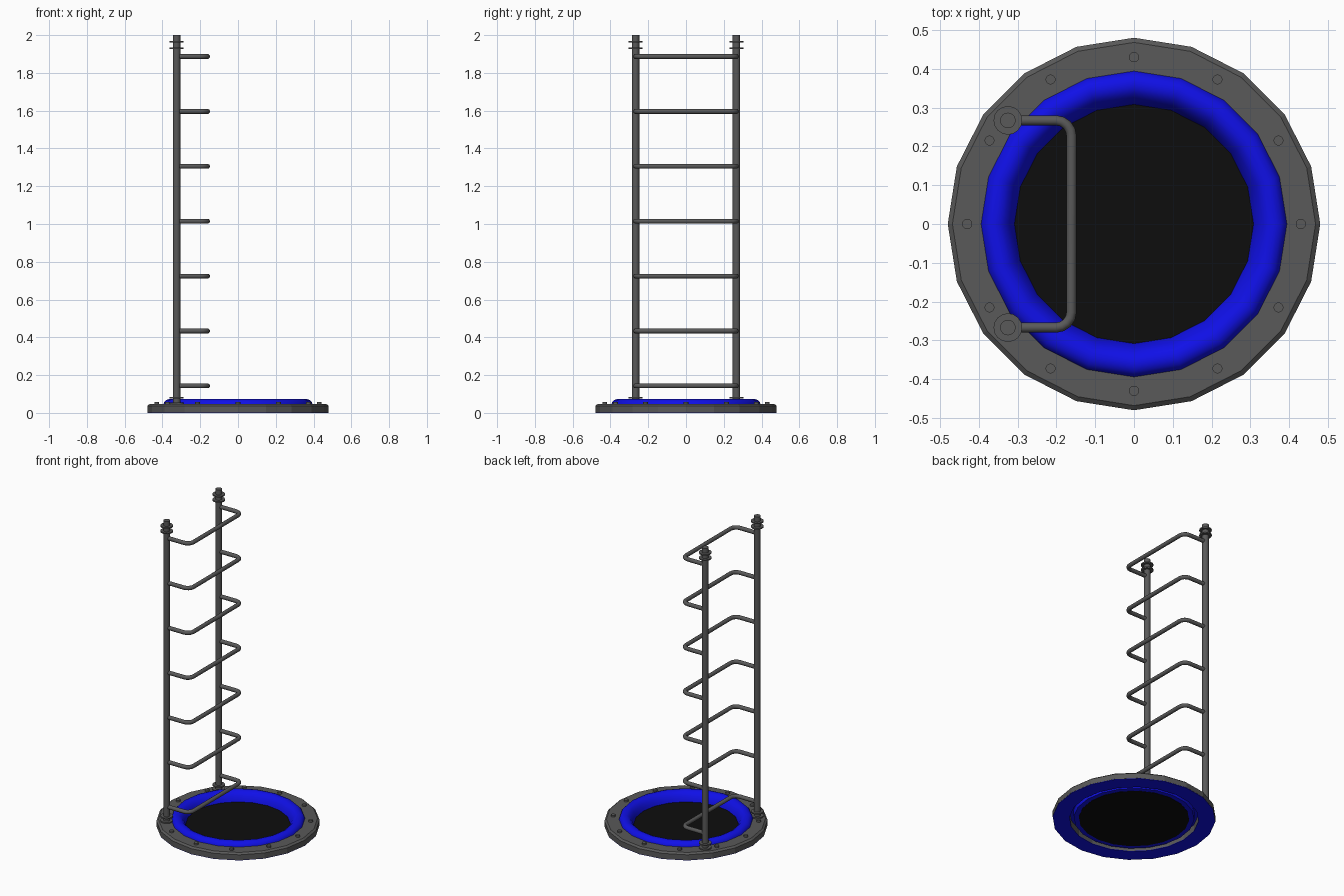
import bpy, bmesh
from math import sin, cos, pi, radians

if "Cube" in bpy.data.objects:
    bpy.data.objects.remove(bpy.data.objects["Cube"])


def material(name, rgb):
    m = bpy.data.materials.new(name)
    m.diffuse_color = (*rgb, 1)
    m.use_nodes = True
    m.node_tree.nodes["Principled BSDF"].inputs["Base Color"].default_value = m.diffuse_color
    return m


GREY = material("dark_grey", (0.1, 0.1, 0.1))
BLUE = material("blue", (0.005, 0.005, 0.8))
BLACK = material("black", (0.004, 0.004, 0.004))


def lathe(name, profile, mat, n=20, at=(0, 0, 0), closed=True, smooth=None):
    """Revolve an (r, z) profile about z; an open profile gets capped ends."""
    bm = bmesh.new()
    rings = [[bm.verts.new((r * cos(2 * pi * i / n), r * sin(2 * pi * i / n), z))
              for i in range(n)] for r, z in profile]
    count = len(rings) if closed else len(rings) - 1
    for k in range(count):
        a, b = rings[k], rings[(k + 1) % len(rings)]
        for i in range(n):
            j = (i + 1) % n
            bm.faces.new((a[i], a[j], b[j], b[i]))
    if not closed:
        bm.faces.new(rings[0])
        bm.faces.new(rings[-1])
    bmesh.ops.recalc_face_normals(bm, faces=bm.faces)
    me = bpy.data.meshes.new(name)
    bm.to_mesh(me)
    bm.free()
    me.materials.append(mat)
    ob = bpy.data.objects.new(name, me)
    ob.location = at
    bpy.context.collection.objects.link(ob)
    if smooth:
        shade(ob, smooth)
    return ob


def activate(ob):
    bpy.ops.object.select_all(action='DESELECT')
    ob.select_set(True)
    bpy.context.view_layer.objects.active = ob


def shade(ob, angle):
    activate(ob)
    bpy.ops.object.shade_smooth_by_angle(angle=radians(angle))


def cylinder(name, r, z0, z1, x, y, n=16):
    return lathe(name, [(r, z0), (r, z1)], GREY, n, (x, y, 0), False, 35)


# Base: blue gasket underneath, chamfered flange, padded ring, dark disc
lathe("base_gasket", [(0.38, 0), (0.479, 0), (0.479, 0.003), (0.38, 0.003)], BLUE)
lathe("base_flange", [(0.38, 0.003), (0.48, 0.003), (0.48, 0.037),
                      (0.468, 0.047), (0.38, 0.047)], GREY)
lathe("padded_ring", [(0.395, 0.044), (0.391, 0.057), (0.38, 0.068), (0.366, 0.073),
                      (0.35, 0.072), (0.335, 0.064), (0.322, 0.048), (0.312, 0.028),
                      (0.306, 0.006), (0.355, 0.006), (0.358, 0.044)], BLUE, smooth=40)
lathe("dark_disc", [(0.325, 0.004), (0.325, 0.014)], BLACK, closed=False)

# Bolts around the flange
for i in range(12):
    a = i * pi / 6
    cylinder("flange_bolt", 0.013, 0.04, 0.058, 0.43 * cos(a), 0.43 * sin(a), 12)

# Ladder posts with washers at both ends
PX, PY = -0.325, 0.267
for s in (-1, 1):
    cylinder("ladder_post", 0.02, 0.02, 2.0, PX, s * PY)
    for z in (0.052, 0.08, 1.93, 1.965):
        cylinder("post_washer", 0.037, z - 0.004, z + 0.004, PX, s * PY)

# U-shaped rungs: round bar swept along a path with rounded corners
XR, BEND = -0.161, 0.04
half = [(PX, PY)] + [(XR - BEND + BEND * sin(t), PY - BEND + BEND * cos(t))
                     for t in (k * pi / 8 for k in range(5))]
path = half + [(x, -y) for x, y in reversed(half)]
cu = bpy.data.curves.new("rung", 'CURVE')
cu.dimensions = '3D'
cu.bevel_depth = 0.013
cu.bevel_resolution = 3
sp = cu.splines.new('POLY')
sp.points.add(len(path) - 1)
for p, (x, y) in zip(sp.points, path):
    p.co = (x, y, 0, 1)
cu.materials.append(GREY)
rung = bpy.data.objects.new("ladder_rung", cu)
bpy.context.collection.objects.link(rung)
activate(rung)
bpy.ops.object.convert(target='MESH')
rung = bpy.context.view_layer.objects.active
shade(rung, 50)
rung.location.z = 0.143
for i in range(1, 7):
    copy = rung.copy()
    copy.location.z = 0.143 + i * 0.2906
    bpy.context.collection.objects.link(copy)
